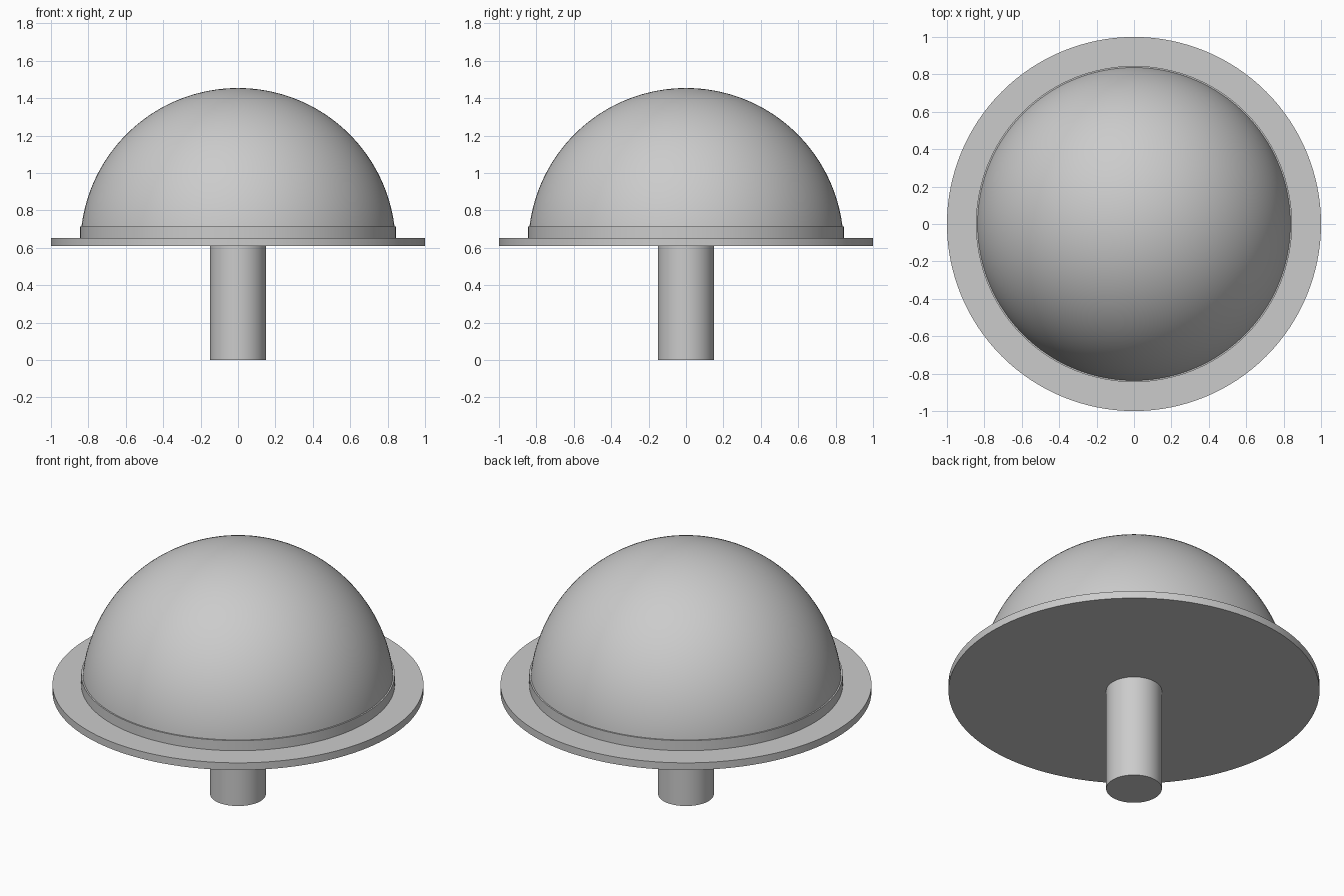
import bpy, bmesh, math

if "Cube" in bpy.data.objects:
    bpy.data.objects.remove(bpy.data.objects["Cube"])

grey = bpy.data.materials.new("light grey")
grey.diffuse_color = (0.6, 0.6, 0.6, 1.0)
grey.use_nodes = True
grey.node_tree.nodes["Principled BSDF"].inputs["Base Color"].default_value = grey.diffuse_color

SIDES = 128


def lathe(name, profile):
    """Spin an (r, z) profile, starting and ending on the axis, around z."""
    bm = bmesh.new()
    verts = [bm.verts.new((r, 0, z)) for r, z in profile]
    edges = [bm.edges.new(pair) for pair in zip(verts, verts[1:])]
    bmesh.ops.spin(bm, geom=verts + edges, cent=(0, 0, 0), axis=(0, 0, 1),
                   angle=math.tau, steps=SIDES, use_duplicate=False)
    bmesh.ops.remove_doubles(bm, verts=bm.verts, dist=1e-5)
    bmesh.ops.recalc_face_normals(bm, faces=bm.faces)
    mesh = bpy.data.meshes.new(name)
    bm.to_mesh(mesh)
    bm.free()
    mesh.materials.append(grey)
    obj = bpy.data.objects.new(name, mesh)
    bpy.context.collection.objects.link(obj)
    bpy.ops.object.select_all(action='DESELECT')
    obj.select_set(True)
    bpy.context.view_layer.objects.active = obj
    bpy.ops.object.shade_smooth_by_angle(angle=math.radians(30))
    return obj


def disc(name, radius, bottom, top):
    return lathe(name, [(0, bottom), (radius, bottom), (radius, top), (0, top)])


# Stem, wide flange and the low collar that seats the dome
disc("stem", 0.15, 0.0, 0.61)
disc("flange", 1.0, 0.61, 0.653)
disc("collar", 0.845, 0.653, 0.713)

# Dome: part of a sphere centred at the flange underside, starting inside the collar
RADIUS, CENTRE = 0.843, 0.611
start = math.asin((0.70 - CENTRE) / RADIUS)
rings = 40
angles = [start + (math.pi / 2 - start) * i / rings for i in range(rings)]
arc = [(RADIUS * math.cos(a), CENTRE + RADIUS * math.sin(a)) for a in angles]
lathe("dome", [(0, 0.70)] + arc + [(0, CENTRE + RADIUS)])
